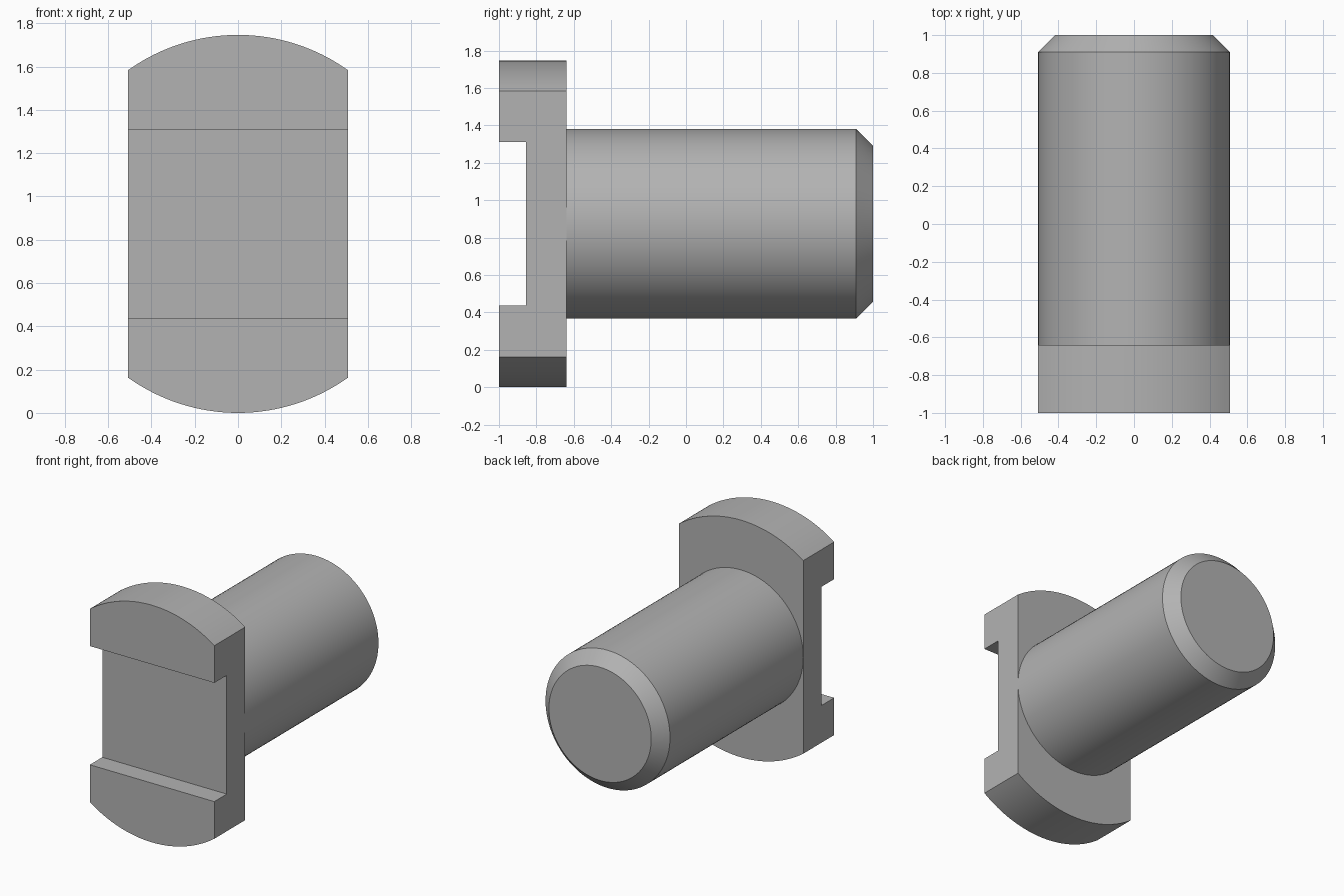
import bpy
import bmesh
from math import sin, cos, asin, pi
from mathutils import Matrix

cube = bpy.data.objects.get("Cube")
if cube:
    bpy.data.objects.remove(cube, do_unlink=True)

HEAD_R = 0.873          # radius of the rounded head ends
SHAFT_R = 0.507         # shaft radius, also half the head width
MID_Z = HEAD_R
FRONT, SHOULDER, BACK = -1.0, -0.64, 1.0
SLOT_DEPTH, SLOT_HALF = 0.145, 0.437
CHAMFER = 0.09

steel = bpy.data.materials.new("plain grey")
steel.use_nodes = True
grey = (0.45, 0.45, 0.45, 1)
steel.diffuse_color = grey
steel.node_tree.nodes["Principled BSDF"].inputs["Base Color"].default_value = grey


def add_object(name, bm):
    bmesh.ops.recalc_face_normals(bm, faces=bm.faces)
    mesh = bpy.data.meshes.new(name)
    bm.to_mesh(mesh)
    bm.free()
    mesh.materials.append(steel)
    obj = bpy.data.objects.new(name, mesh)
    bpy.context.collection.objects.link(obj)
    return obj


def smooth(obj):
    bpy.ops.object.select_all(action="DESELECT")
    obj.select_set(True)
    bpy.context.view_layer.objects.active = obj
    bpy.ops.object.shade_smooth_by_angle(angle=pi / 6)


# Head: disc with two flat sides, extruded along y
bm = bmesh.new()
half_arc = asin(SHAFT_R / HEAD_R)
steps = 32
outline = []
for side in (0, pi):
    for i in range(steps + 1):
        a = side - half_arc + 2 * half_arc * i / steps
        outline.append(bm.verts.new((HEAD_R * sin(a), FRONT, MID_Z + HEAD_R * cos(a))))
face = bm.faces.new(outline)
extruded = bmesh.ops.extrude_face_region(bm, geom=[face])["geom"]
bmesh.ops.translate(bm, vec=(0, SHOULDER - FRONT, 0),
                    verts=[v for v in extruded if isinstance(v, bmesh.types.BMVert)])
head = add_object("head", bm)

# Slot across the front of the head
bm = bmesh.new()
bmesh.ops.create_cube(bm, size=2, matrix=Matrix.Translation((0, FRONT, MID_Z))
                      @ Matrix.Diagonal((1, SLOT_DEPTH, SLOT_HALF, 1)))
cutter = add_object("slot_cutter", bm)
cutter.hide_render = True
cut = head.modifiers.new("slot", "BOOLEAN")
cut.operation = "DIFFERENCE"
cut.solver = "EXACT"
cut.object = cutter
bpy.context.view_layer.objects.active = head
bpy.ops.object.modifier_apply(modifier=cut.name)
bpy.data.objects.remove(cutter, do_unlink=True)
smooth(head)

# Shaft: cylinder along y with a chamfered back end
bm = bmesh.new()
length = BACK - SHOULDER
bmesh.ops.create_cone(bm, cap_ends=True, segments=96, radius1=SHAFT_R, radius2=SHAFT_R,
                      depth=length,
                      matrix=Matrix.Translation((0, (BACK + SHOULDER) / 2, MID_Z))
                      @ Matrix.Rotation(-pi / 2, 4, "X"))
rim = [e for e in bm.edges if all(v.co.y > BACK - 0.01 for v in e.verts)]
bmesh.ops.bevel(bm, geom=rim, offset=CHAMFER, offset_type="OFFSET", segments=1,
                affect="EDGES")
shaft = add_object("shaft", bm)
smooth(shaft)
